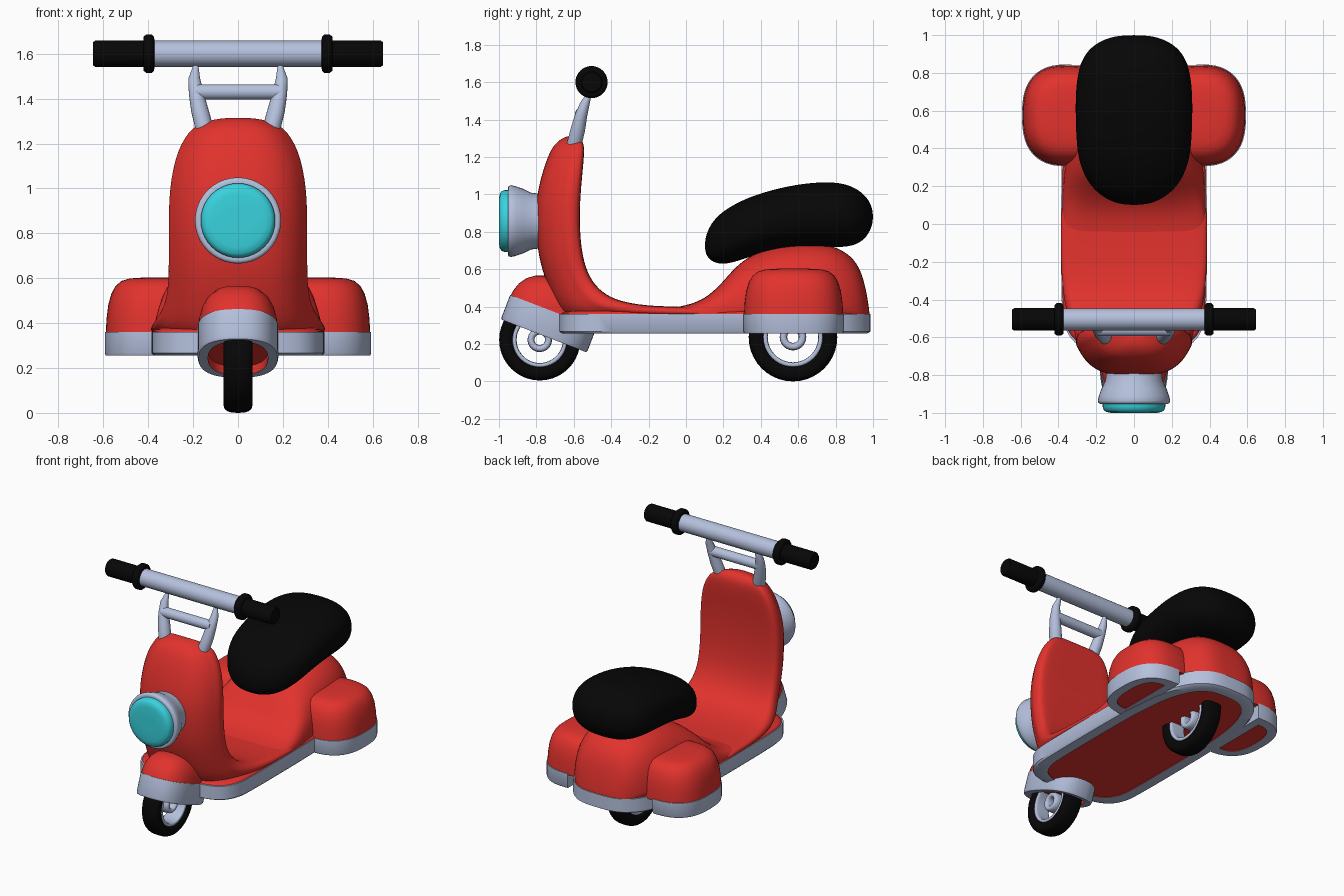
import bpy, bmesh, math
from mathutils import Vector, Matrix

if "Cube" in bpy.data.objects:
    bpy.data.objects.remove(bpy.data.objects["Cube"])


def material(name, rgb):
    m = bpy.data.materials.new(name)
    m.diffuse_color = (*rgb, 1)
    m.use_nodes = True
    m.node_tree.nodes["Principled BSDF"].inputs["Base Color"].default_value = m.diffuse_color
    return m


RED = material("red paint", (0.76, 0.032, 0.026))
SILVER = material("silver blue metal", (0.46, 0.53, 0.72))
BLACK = material("black rubber", (0.002, 0.002, 0.002))
CYAN = material("cyan glass", (0.04, 0.65, 0.73))


def loft(name, rings, mats, wrap=False, sub=0, matrix=None, angle=40):
    """Skin a row of closed rings; mats is one material or one per band."""
    bands = len(rings) if wrap else len(rings) - 1
    if not isinstance(mats, list):
        mats = [mats] * bands
    slots = list(dict.fromkeys(mats))
    bm = bmesh.new()
    vs = [[bm.verts.new(p) for p in r] for r in rings]
    n = len(vs[0])
    for i in range(bands):
        a, b = vs[i], vs[(i + 1) % len(vs)]
        for k in range(n):
            f = bm.faces.new((a[k], a[(k + 1) % n], b[(k + 1) % n], b[k]))
            f.material_index = slots.index(mats[i])
    if not wrap:
        bm.faces.new(vs[0]).material_index = slots.index(mats[0])
        bm.faces.new(vs[-1]).material_index = slots.index(mats[-1])
    if matrix:
        bm.transform(matrix)
    bmesh.ops.recalc_face_normals(bm, faces=bm.faces)
    me = bpy.data.meshes.new(name)
    bm.to_mesh(me)
    bm.free()
    for m in slots:
        me.materials.append(m)
    ob = bpy.data.objects.new(name, me)
    bpy.context.collection.objects.link(ob)
    bpy.ops.object.select_all(action='DESELECT')
    ob.select_set(True)
    bpy.context.view_layer.objects.active = ob
    if sub:
        bpy.ops.object.shade_smooth()
        mod = ob.modifiers.new("smooth", 'SUBSURF')
        mod.levels = mod.render_levels = sub
    else:
        bpy.ops.object.shade_smooth_by_angle(angle=math.radians(angle))
    return ob


def oval(a, b, e=2.0, n=48, span=2 * math.pi):
    """Superellipse points; a span of pi gives an arch."""
    pts = []
    for i in range(n):
        t = span * i / (n if span > 4 else n - 1)
        c, s = math.cos(t), math.sin(t)
        pts.append((math.copysign(abs(c) ** (2 / e), c) * a,
                    math.copysign(abs(s) ** (2 / e), s) * b))
    return pts


def circle(centre, r, axis='X', n=40):
    x, y, z = centre
    o = oval(r, r, 2, n)
    return {'X': [(x, y + u, z + v) for u, v in o],
            'Y': [(x + u, y, z + v) for u, v in o],
            'Z': [(x + u, y + v, z) for u, v in o]}[axis]


def scaled(outline, z, fx, fy=None, c=(0, 0)):
    fy = fx if fy is None else fy
    return [(c[0] + (x - c[0]) * fx, c[1] + (y - c[1]) * fy, z) for x, y in outline]


def tray(name, outline, z0, z1, depth, fx, fy, c, matrix=None):
    """Silver skirt with a recessed red underside."""
    rings = [scaled(outline, z1, 1), scaled(outline, z0 + 0.012, 1),
             scaled(outline, z0, 0.975, c=c),
             scaled(outline, z0, fx, fy, c), scaled(outline, z0 + depth, fx, fy, c)]
    loft(name, rings, [SILVER, SILVER, SILVER, RED], matrix=matrix)


def rounded(pts, times=2):
    for _ in range(times):
        out = []
        for i, p in enumerate(pts):
            p, q = Vector(p), Vector(pts[(i + 1) % len(pts)])
            out += [p.lerp(q, 0.25), p.lerp(q, 0.75)]
        pts = out
    return [tuple(p) for p in pts]


# Floor skirt and deck
half = [(0, -.685), (.2, -.68), (.31, -.64), (.37, -.55), (.386, -.42), (.386, .3), (.37, .5),
        (.345, .7), (.285, .85), (.23, .92), (.14, .98), (0, .99)]
plan = rounded(half + [(-x, y) for x, y in half[-2:0:-1]])
tray("floor_skirt", plan, .255, .36, .006, .79, .91, (0, .15))
loft("floor_deck", [scaled(plan, z, f, c=(0, .15)) for z, f in
                    ((.35, .985), (.362, .985), (.372, .96), (.378, .9))], RED, angle=80)

# Front shield sweeping down into the floor: back point, front point, half width
shield = [(-.60, 1.316, -.64, 1.310, .05), (-.57, 1.305, -.67, 1.295, .13),
          (-.55, 1.28, -.70, 1.27, .19), (-.543, 1.24, -.725, 1.235, .228),
          (-.55, 1.15, -.76, 1.15, .275),
          (-.565, 1.0, -.80, 1.0, .303), (-.57, .85, -.81, .85, .306),
          (-.56, .70, -.79, .66, .306), (-.53, .58, -.745, .52, .306),
          (-.47, .49, -.70, .40, .325), (-.38, .435, -.62, .30, .365),
          (-.25, .408, -.30, .285, .382), (-.10, .400, -.10, .285, .384),
          (.03, .398, .03, .285, .384), (.15, .385, .15, .285, .38)]
sect = [(0, 0), (.5, 0), (.85, 0), (.97, .04), (1.01, .16), (1.01, .31), (.95, .43),
        (.86, .64), (.66, .87), (.38, .98), (0, 1)]
sect += [(-x, d) for x, d in sect[-2:0:-1]]
loft("front_shield", [[(u * w, by + (fy - by) * d, bz + (fz - bz) * d) for u, d in sect]
                      for by, bz, fy, fz, w in shield], RED, sub=2)

# Rear body hump: y, half width, top, squareness
hump = [(-.20, .38, .37, 8), (-.08, .384, .392, 8), (.02, .384, .41, 7), (.10, .382, .443, 5),
        (.18, .378, .51, 3.8), (.26, .372, .61, 3.2), (.35, .365, .68, 2.9),
        (.48, .355, .725, 2.8), (.6, .345, .742, 2.8), (.72, .33, .738, 2.8),
        (.82, .295, .715, 2.8), (.90, .243, .655, 2.8), (.94, .20, .58, 2.8),
        (.965, .155, .48, 2.8), (.982, .10, .37, 2.8)]
loft("rear_body", [[(x, y, .30 + z) for x, z in oval(w, top - .30, e, 21, math.pi)]
                   for y, w, top, e in hump], RED, sub=2)

# Side pods
pod = [(x + .345, y + .575) for x, y in oval(.248, .27, 2.6)]
clipped = [(max(x, .33), y) for x, y in pod]
for s, side in ((1, "right"), (-1, "left")):
    flip = Matrix.Diagonal((s, 1, 1, 1))
    tray(side + "_pod_skirt", clipped, .256, .36, .006, .52, .72, (.455, .575), flip)
    loft(side + "_pod", [scaled(pod, z, f, c=(.345, .575)) for z, f in
                         ((.35, .985), (.42, .97), (.48, .94), (.53, .885), (.565, .81),
                          (.588, .70), (.599, .55), (.603, .3))], RED, matrix=flip, angle=80)

# Seat: y, half width, bottom, top
seat = [(.10, .06, .69, .76), (.13, .15, .64, .845), (.20, .235, .62, .915), (.30, .285, .65, .97),
        (.40, .305, .685, 1.008), (.55, .312, .71, 1.048), (.72, .312, .715, 1.07),
        (.85, .29, .715, 1.062), (.93, .24, .735, 1.022), (.98, .16, .79, .97), (1.0, .07, .85, .91)]
loft("seat", [[(x, y, (b + t) / 2 + z) for x, z in oval(w, (t - b) / 2, 2.4, 24)]
              for y, w, b, t in seat], BLACK, sub=2)

# Front fender, tilted nose up
tilt = Matrix.Translation((0, -.76, .243)) @ Matrix.Rotation(math.radians(-21), 4, 'X')
guard = oval(.18, .247, 2.5)
tray("fender_skirt", guard, 0, .14, .04, .74, .82, (0, 0), tilt)
loft("fender_dome", [scaled(guard, z, f) for z, f in
                     ((.13, .985), (.17, .97), (.215, .91), (.255, .80), (.285, .64),
                      (.302, .45), (.31, .2))], RED, matrix=tilt, angle=80)


# Wheels
def band(name, cy, cz, r0, r1, hw, e, mat):
    loft(name, [circle((x, cy, cz), (r0 + r1) / 2 + r) for x, r in
                oval(hw, (r1 - r0) / 2, e, 20)], mat, wrap=True, angle=60)


for name, cy, cz, R in (("front", -.782, .222, .217), ("rear", .572, .237, .237)):
    band(name + "_tire", cy, cz, .64 * R, R, .065, 2.8, BLACK)
    band(name + "_rim", cy, cz, .57 * R, .68 * R, .055, 5, SILVER)
    band(name + "_hub", cy, cz, .13 * R, .30 * R, .045, 3, SILVER)
    loft(name + "_strut", [circle((0, cy, z), .018, 'Z', 16) for z in (cz + .05, cz + .1)], SILVER)

# Headlight housing and lens
loft("headlight_housing", [circle((0, y, .857), r, 'Y') for y, r in
     ((-.70, .13), (-.79, .147), (-.83, .152), (-.87, .172), (-.91, .186), (-.935, .192),
      (-.948, .188), (-.953, .178), (-.95, .16))], SILVER, angle=60)
loft("headlight_lens", [circle((0, y, .857), r, 'Y') for y, r in
     ((-.93, .166), (-.968, .166), (-.985, .160), (-.995, .147), (-1.0, .12), (-1.0, .05))],
     CYAN, angle=60)

# Handlebar, crossbar, grips, collars and posts
HY, HZ = -.505, 1.6
loft("handlebar", [circle((x, HY, HZ), .058) for x in (-.4, .4)], SILVER)
loft("crossbar", [circle((x, -.56, 1.43), .034) for x in (-.19, .19)], SILVER)
for s, side in ((1, "right"), (-1, "left")):
    loft(side + "_grip", [circle((s * x, HY, HZ), r) for x, r in
                          ((.40, .059), (.635, .059), (.645, .052))], BLACK)
    loft(side + "_collar", [circle((s * x, HY, HZ), r) for x, r in
         ((.372, .06), (.374, .076), (.385, .086), (.409, .086), (.42, .076), (.422, .06))],
         BLACK, angle=60)
    loft(side + "_post", [circle((s * x, y, z), r, 'Z', 20) for x, y, z, r in
         ((.14, -.605, 1.22, .036), (.15, -.597, 1.27, .041), (.168, -.58, 1.34, .04),
          (.185, -.562, 1.42, .034), (.195, -.54, 1.49, .026), (.19, -.522, 1.53, .016),
          (.188, -.515, 1.56, .008))], SILVER, angle=60)
